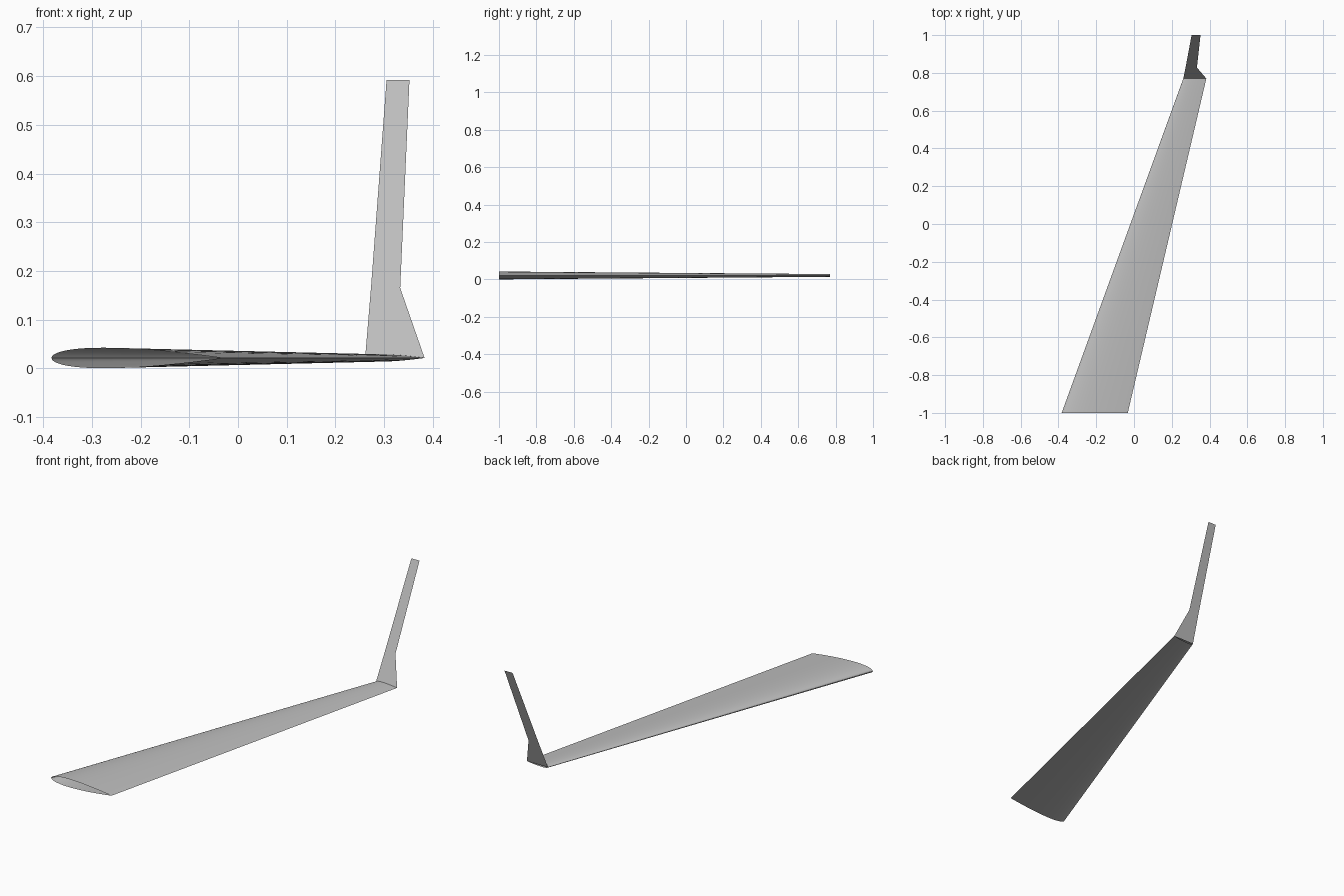
import bpy, math

if "Cube" in bpy.data.objects:
    bpy.data.objects.remove(bpy.data.objects["Cube"])

grey = bpy.data.materials.new("light_grey")
grey.diffuse_color = (0.52, 0.52, 0.52, 1)
grey.use_nodes = True
grey.node_tree.nodes["Principled BSDF"].inputs["Base Color"].default_value = grey.diffuse_color
MID = 0.0215   # height of the chord plane
N = 24         # points along each side of the aerofoil


def half_thickness(t):
    # symmetric 12 percent aerofoil with a closed trailing edge
    return 0.6 * (0.2969 * math.sqrt(t) - 0.126 * t - 0.3516 * t**2
                  + 0.2843 * t**3 - 0.1036 * t**4)


def section(x0, x1, y):
    # loop from trailing edge over the top to the nose and back below
    chord, pts = x1 - x0, []
    for i in range(2 * N):
        a = math.pi * i / N
        t = (1 + math.cos(a)) / 2
        side = 1 if i < N else -1
        h = 0 if i == 0 else side * half_thickness(t) * chord
        pts.append((x0 + t * chord, y, MID + h))
    return pts


def add(name, verts, faces, smooth=False):
    mesh = bpy.data.meshes.new(name)
    mesh.from_pydata(verts, [], faces)
    mesh.materials.append(grey)
    ob = bpy.data.objects.new(name, mesh)
    bpy.context.collection.objects.link(ob)
    if smooth:
        bpy.context.view_layer.objects.active = ob
        ob.select_set(True)
        bpy.ops.object.shade_smooth_by_angle(angle=math.radians(30))
        ob.select_set(False)
    return ob


# swept tapered wing skin, open at both ends
M = 2 * N
verts = section(-0.383, -0.033, -1) + section(0.261, 0.383, 0.77)
faces = [(i, (i + 1) % M, M + (i + 1) % M, M + i) for i in range(M)]
add("wing", verts, faces, True)

# thin canted winglet sheet with a kinked trailing edge
tip = [(0.261, 0.77, MID), (0.383, 0.77, MID), (0.333, 0.828, 0.165),
       (0.352, 1, 0.592), (0.305, 1, 0.592), (0.273, 0.828, 0.165)]
add("winglet", tip, [(0, 1, 2, 5), (5, 2, 3, 4)])
